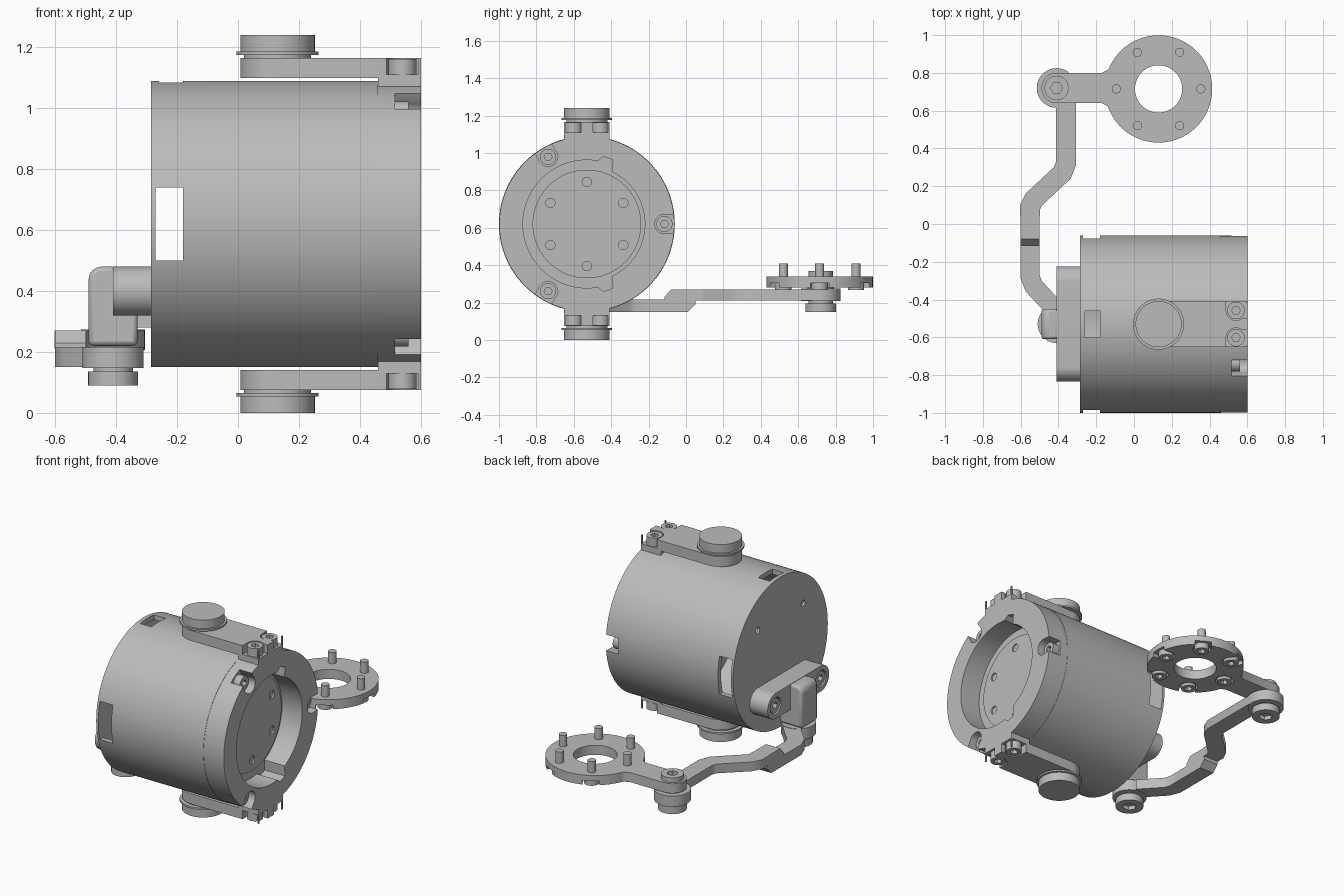
import bpy, bmesh, math
from mathutils import Vector

if "Cube" in bpy.data.objects:
    bpy.data.objects.remove(bpy.data.objects["Cube"])

grey = bpy.data.materials.new("machined_grey")
grey.use_nodes = True
COL = (0.5, 0.5, 0.5, 1)
grey.diffuse_color = COL
grey.node_tree.nodes["Principled BSDF"].inputs["Base Color"].default_value = COL

CY, CZ, R = -0.53, 0.62, 0.47      # drum axis and radius


def prism(name, pts, axis, a, b):
    """Extrude a flat outline along an axis from a to b."""
    place = {'X': lambda p, t: (t, p[0], p[1]),
             'Y': lambda p, t: (p[0], t, p[1]),
             'Z': lambda p, t: (p[0], p[1], t)}[axis]
    bm = bmesh.new()
    face = bm.faces.new([bm.verts.new(place(p, a)) for p in pts])
    ext = bmesh.ops.extrude_face_region(bm, geom=[face])
    shift = Vector(place((0, 0), b - a))
    bmesh.ops.translate(bm, vec=shift, verts=[v for v in ext["geom"] if isinstance(v, bmesh.types.BMVert)])
    bmesh.ops.recalc_face_normals(bm, faces=bm.faces)
    me = bpy.data.meshes.new(name)
    bm.to_mesh(me)
    bm.free()
    me.materials.append(grey)
    ob = bpy.data.objects.new(name, me)
    bpy.context.collection.objects.link(ob)
    return ob


def ring_pts(c, r, n=48):
    return [(c[0] + r * math.cos(2 * math.pi * i / n), c[1] + r * math.sin(2 * math.pi * i / n)) for i in range(n)]


def disc(name, c, r, axis, a, b, n=48):
    return prism(name, ring_pts(c, r, n), axis, a, b)


def box(name, x, y, z):
    return prism(name, [(x[0], y[0]), (x[1], y[0]), (x[1], y[1]), (x[0], y[1])], 'Z', *z)


def combine(ob, others, op='DIFFERENCE'):
    """Boolean helper objects into ob, then drop the helpers."""
    bpy.context.view_layer.objects.active = ob
    for o in others:
        m = ob.modifiers.new("bool", 'BOOLEAN')
        m.object, m.operation, m.solver = o, op, 'EXACT'
        bpy.ops.object.modifier_apply(modifier=m.name)
        bpy.data.objects.remove(o)
    return ob


def polar(c, r, deg):
    return (c[0] + r * math.cos(math.radians(deg)), c[1] + r * math.sin(math.radians(deg)))


def turned(c, deg, rect):
    """Rectangle (u0, u1, half width) pointing outwards from c."""
    u0, u1, w = rect
    d, n = Vector(polar((0, 0), 1, deg)), Vector(polar((0, 0), 1, deg + 90))
    return [Vector(c) + d * u + n * v for u, v in ((u0, -w), (u1, -w), (u1, w), (u0, w))]


def socket_bolt(name, c, r, axis, a, b):
    """Bolt head from a (seat) to b (open end) with a hex socket."""
    s = 1 if b > a else -1
    head = disc(name, c, r, axis, a, b, 32)
    return combine(head, [disc("cut", c, r * 0.5, axis, b - s * 0.025, b + s * 0.01, 6)])


def ribbon(path, w):
    """Constant-width outline around a path with mitred corners."""
    P = [Vector(p) for p in path]
    left, right = [], []
    for i, p in enumerate(P):
        d0 = (p - P[i - 1]).normalized() if i else (P[1] - p).normalized()
        d1 = (P[i + 1] - p).normalized() if i < len(P) - 1 else d0
        n = Vector((-(d0 + d1).y, (d0 + d1).x)).normalized()
        off = n * (w / 2 / n.dot(Vector((-d0.y, d0.x))))
        left.append(p + off)
        right.append(p - off)
    return left + right[::-1]


AX = (CY, CZ)
PADS = [(CY - 0.225, 0.40), (CY + 0.225, 0.40)]

# Drum: hollow shell with side windows, top slot and rear screw holes
drum = disc("drum", AX, R, 'X', -0.285, 0.46, 128)
combine(drum, [disc("cut", AX, 0.44, 'X', -0.27, 0.30, 96),
               box("cut", (-0.27, -0.18), (-1.1, 0.1), (0.50, 0.74)),
               box("cut", (-0.26, -0.18), (CY - 0.07, CY + 0.07), (0.9, 1.2))]
        + [disc("cut", (CY + s * 0.225, CZ + 0.22), 0.02, 'X', -0.3, -0.26, 20) for s in (-1, 1)])

# Front cap: ring with an uneven recess and three open bolt pockets
cap = disc("front_cap", AX, R - 0.002, 'X', 0.46, 0.60, 128)
recess = []
for d in range(-180, 180, 4):
    a = abs(d)
    recess.append(polar(AX, 0.31 if a < 66 else 0.37 if a < 80 else 0.342, d))
cuts = [prism("cut", recess, 'X', 0.44, 0.62)]
for d in (0, 120, 240):
    c = polar(AX, 0.415, d)
    cuts += [disc("cut", c, 0.052, 'X', 0.515, 0.62),
             prism("cut", turned(c, d, (0, 0.1, 0.050)), 'X', 0.515, 0.62)]
combine(cap, cuts)
for i, d in enumerate((0, 120, 240)):
    socket_bolt(f"cap_bolt_{i + 1}", polar(AX, 0.415, d), 0.043, 'X', 0.51, 0.56)

# Output disc at the bottom of the recess
combine(disc("output_disc", AX, 0.29, 'X', 0.44, 0.47, 96),
        [disc("cut", polar(AX, 0.225, 30 + 60 * i), 0.025, 'X', 0.445, 0.5, 24) for i in range(6)])

# Trunnion brackets, upper and lower
for tag, f in (("upper", lambda z: z), ("lower", lambda z: 2 * CZ - z)):
    c = (0.13, CY)
    br = disc(tag + "_bracket", c, 0.122, 'Z', f(1.10), f(1.165), 64)
    combine(br, [box("arm", (0.13, 0.60), (CY - 0.122, CY + 0.122), (f(1.10), f(1.165))),
                 box("foot", (0.46, 0.60), (CY - 0.122, CY + 0.122), (f(1.04), f(1.13)))], 'UNION')
    cuts = []
    for s in (-1, 1):
        b = (0.54, CY + s * 0.072)
        zz = (f(1.11), f(1.2))
        cuts += [disc("cut", b, 0.052, 'Z', *zz),
                 box("cut", (0.488, 0.592), (b[1], b[1] + s * 0.1), zz),
                 box("cut", (0.54, 0.65), (b[1] - 0.040, b[1] + 0.040), zz)]
    combine(br, cuts)
    for n, s in (("front", -1), ("back", 1)):
        socket_bolt(f"{tag}_{n}_bracket_bolt", (0.54, CY + s * 0.072), 0.046, 'Z', f(1.105), f(1.162))
    disc(tag + "_boss", c, 0.11, 'Z', f(1.16), f(1.176))
    disc(tag + "_flange", c, 0.135, 'Z', f(1.175), f(1.186), 64)
    disc(tag + "_trunnion", c, 0.122, 'Z', f(1.186), f(1.24), 64)

# Rear mounting pad with two sunk bolts
pad = disc("rear_pad", PADS[0], 0.08, 'X', -0.41, -0.285)
combine(pad, [disc("end", PADS[1], 0.08, 'X', -0.41, -0.285),
              prism("mid", [(PADS[0][0], 0.32), (PADS[1][0], 0.32), (PADS[1][0], 0.48), (PADS[0][0], 0.48)],
                    'X', -0.41, -0.285)], 'UNION')
combine(pad, [disc("cut", c, 0.052, 'X', -0.36, -0.45) for c in PADS])
for n, c in zip(("front", "back"), PADS):
    socket_bolt(n + "_pad_bolt", c, 0.045, 'X', -0.355, -0.405)

# Upright hub that carries the lower pivot
hub = prism("pivot_hub", [(-0.49, 0.22), (-0.33, 0.22), (-0.33, 0.34), (-0.40, 0.34), (-0.40, 0.48),
                          (-0.465, 0.48), (-0.49, 0.455)], 'Y', CY - 0.08, CY + 0.08)
bev = hub.modifiers.new("bevel", 'BEVEL')
bev.width, bev.segments = 0.015, 2

# Cranked link arm: low section, step, high section and round eyes
LOW, HIGH = (-0.41, CY), (-0.41, 0.72)
arm = disc("link_arm", LOW, 0.10, 'Z', 0.148, 0.217)
step = [(-0.21, 0.15), (0.01, 0.15), (0.05, 0.19), (0.05, 0.27), (-0.08, 0.27),
        (-0.115, 0.23), (-0.115, 0.215), (-0.21, 0.215)]
combine(arm, [
    prism("low", ribbon([(-0.41, -0.46), (-0.53, -0.33), (-0.55, -0.28), (-0.55, -0.20)], 0.1), 'Z', 0.15, 0.215),
    prism("step", step, 'X', -0.60, -0.50),
    prism("high", ribbon([(-0.55, 0.04), (-0.55, 0.09), (-0.53, 0.13), (-0.38, 0.27), (-0.36, 0.32),
                          (-0.36, 0.70)], 0.105), 'Z', 0.212, 0.27),
    disc("eye", HIGH, 0.105, 'Z', 0.207, 0.274)], 'UNION')

# Pivot pins under both eyes
for n, c, z in (("lower", LOW, 0.09), ("upper", HIGH, 0.15)):
    disc(n + "_pin_neck", c, 0.065, 'Z', z + 0.04, z + 0.065)
    socket_bolt(n + "_pin_cap", c, 0.082, 'Z', z + 0.046, z)
disc("upper_pin_neck_top", HIGH, 0.07, 'Z', 0.27, 0.285)
socket_bolt("upper_pin_boss", HIGH, 0.065, 'Z', 0.335, 0.37)

# Ring plate with its neck, centre hole and open pockets underneath
C = (0.13, 0.715)
plate = disc("ring_plate", C, 0.284, 'Z', 0.28, 0.34, 96)
neck = [(-0.41, 0.64), (-0.17, 0.64), (-0.14, 0.625), (-0.10, 0.57), (0, 0.57), (0, 0.86), (-0.10, 0.86),
        (-0.14, 0.815), (-0.17, 0.80), (-0.41, 0.80)]
combine(plate, [prism("neck", neck, 'Z', 0.28, 0.34), disc("eye", HIGH, 0.08, 'Z', 0.28, 0.34)], 'UNION')
cuts = [disc("cut", C, 0.125, 'Z', 0.2, 0.4, 64)]
for d in range(0, 360, 60):
    c = polar(C, 0.224, d)
    cuts.append(disc("cut", c, 0.053, 'Z', 0.2, 0.305, 32))
    if d != 180:
        cuts.append(prism("cut", turned(c, d, (0, 0.1, 0.050)), 'Z', 0.2, 0.305))
combine(plate, cuts)
for i in range(6):
    c = polar(C, 0.224, 60 * i)
    socket_bolt(f"ring_bolt_head_{i + 1}", c, 0.044, 'Z', 0.31, 0.268)
    disc(f"ring_bolt_shaft_{i + 1}", c, 0.024, 'Z', 0.305, 0.41, 24)

# Smooth round walls, keep machined edges crisp
for ob in bpy.context.view_layer.objects:
    ob.select_set(ob.type == 'MESH')
bpy.context.view_layer.objects.active = drum
bpy.ops.object.shade_smooth_by_angle(angle=math.radians(30))
